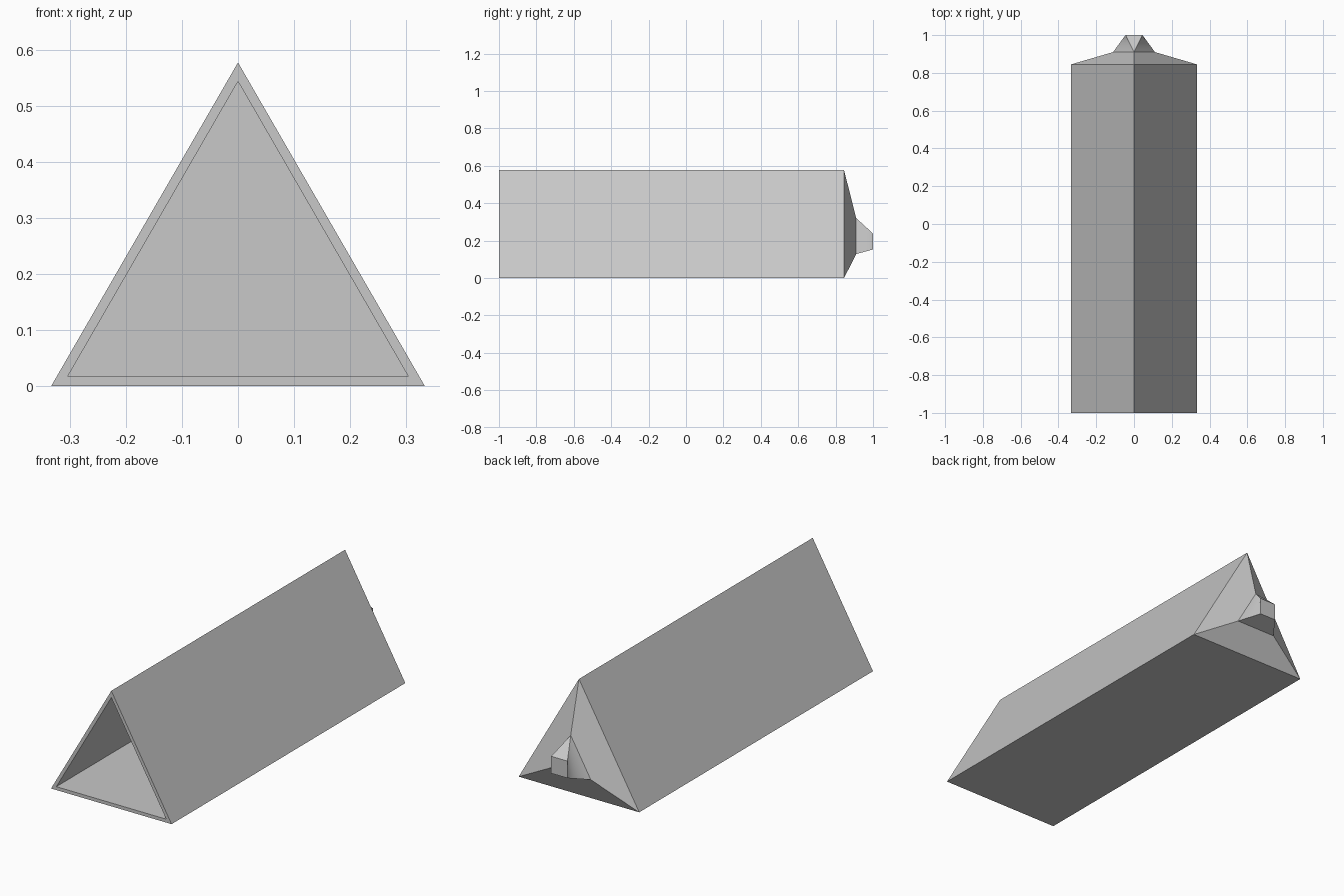
import bpy
import bmesh
import math

cube = bpy.data.objects.get("Cube")
if cube:
    bpy.data.objects.remove(cube, do_unlink=True)

grey = bpy.data.materials.new("plain grey")
grey.use_nodes = True
colour = (0.58, 0.58, 0.58, 1)
grey.diffuse_color = colour
grey.node_tree.nodes["Principled BSDF"].inputs["Base Color"].default_value = colour

HEIGHT = 0.577
CENTRE = HEIGHT / 3


def triangle(y, scale):
    """Equilateral section scaled about its centre: left, right, apex."""
    half = scale * HEIGHT / math.sqrt(3)
    low = CENTRE - scale * CENTRE
    return [(-half, y, low), (half, y, low), (0, y, low + scale * HEIGHT)]


def loft(name, rings, cap_start=False, cap_end=False):
    """Skin a series of matching closed sections."""
    bm = bmesh.new()
    loops = [[bm.verts.new(p) for p in ring] for ring in rings]
    n = len(loops[0])
    for a, b in zip(loops, loops[1:]):
        for i in range(n):
            j = (i + 1) % n
            bm.faces.new((a[i], a[j], b[j], b[i]))
    if cap_start:
        bm.faces.new(loops[0])
    if cap_end:
        bm.faces.new(loops[-1][::-1])
    bmesh.ops.remove_doubles(bm, verts=bm.verts[:], dist=1e-5)
    bmesh.ops.recalc_face_normals(bm, faces=bm.faces[:])
    mesh = bpy.data.meshes.new(name)
    bm.to_mesh(mesh)
    bm.free()
    mesh.materials.append(grey)
    obj = bpy.data.objects.new(name, mesh)
    bpy.context.collection.objects.link(obj)
    return obj


# Hollow tube with tapered shoulder: cavity end, inner rim, outer rim, back, neck
INNER = 0.912
loft("triangular_tube", [
    triangle(0.83, INNER),
    triangle(-1, INNER),
    triangle(-1, 1),
    triangle(0.845, 1),
    triangle(0.91, 1 / 3),
], cap_start=True)

# Nozzle blending from the triangular neck to a small square end
left, right, apex = triangle(0.91, 1 / 3)
neck = [left, right, apex, apex]
square = [(x, 1, z) for x, z in
          ((-0.045, 0.153), (0.045, 0.153), (0.045, 0.238), (-0.045, 0.238))]
STEPS = 10
sections = [[tuple(a + (b - a) * k / STEPS for a, b in zip(p, q))
             for p, q in zip(neck, square)] for k in range(STEPS + 1)]
nozzle = loft("nozzle", sections, cap_end=True)

# Smooth the twisted nozzle sides, keep the corners crisp
bpy.ops.object.select_all(action="DESELECT")
nozzle.select_set(True)
bpy.context.view_layer.objects.active = nozzle
bpy.ops.object.shade_smooth_by_angle(angle=math.radians(25))
